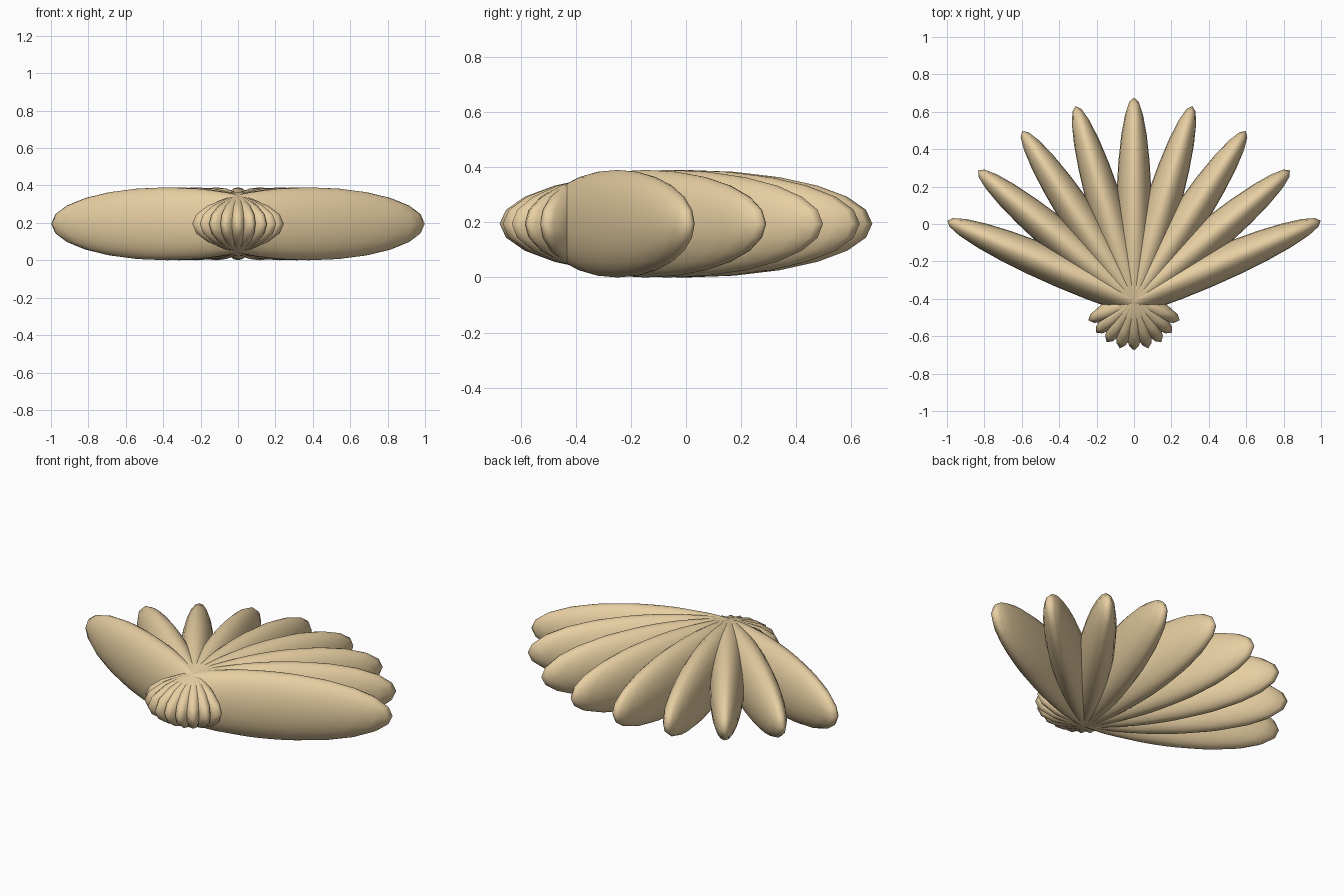
import bpy, math
from mathutils import Matrix

if "Cube" in bpy.data.objects:
    bpy.data.objects.remove(bpy.data.objects["Cube"])

PIVOT_Y = -0.41      # all ribs cross here
OFFSET = 0.41        # distance from pivot to rib centre
LENGTH, WIDTH, HEIGHT = 0.676, 0.096, 0.195   # half sizes
STEP = math.radians(16.7)


def add_rib(i):
    # long flattened ellipsoid passing through the pivot, its short end forming the hinge
    bpy.ops.mesh.primitive_uv_sphere_add(segments=24, ring_count=12, radius=1)
    rib = bpy.context.object
    rib.name = f"shell_rib_{i + 5}"
    place = (Matrix.Translation((0, PIVOT_Y, HEIGHT))
             @ Matrix.Rotation(-i * STEP, 4, 'Z')
             @ Matrix.Translation((0, OFFSET, 0))
             @ Matrix.Diagonal((WIDTH, LENGTH, HEIGHT, 1)))
    rib.data.transform(place)
    rib.data.shade_smooth()
    rib.data.materials.append(sand)


# sandy shell colour
sand = bpy.data.materials.new("sand")
sand.diffuse_color = (0.80, 0.62, 0.36, 1)
sand.use_nodes = True
sand.node_tree.nodes["Principled BSDF"].inputs["Base Color"].default_value = sand.diffuse_color

# fan of nine ribs
for i in range(-4, 5):
    add_rib(i)
